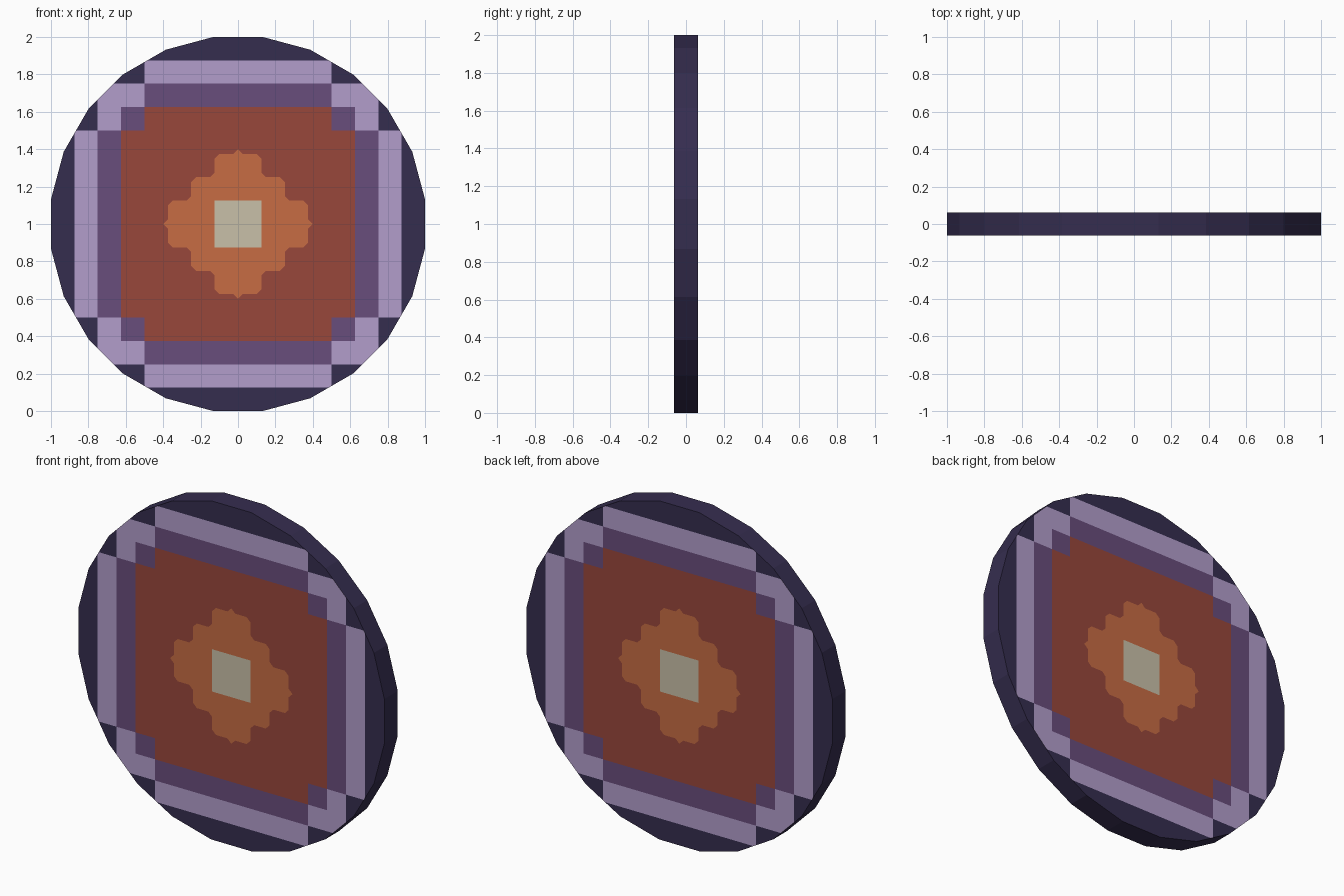
import bpy, bmesh, math
from mathutils import Vector

if "Cube" in bpy.data.objects:
    bpy.data.objects.remove(bpy.data.objects["Cube"])

SIDES, HALF = 24, 0.0625
RADIUS = 1 / math.cos(math.pi / SIDES)

# Colours, given as sRGB and converted to linear
def material(name, rgb):
    m = bpy.data.materials.new(name)
    lin = [((c / 255 + 0.055) / 1.055) ** 2.4 for c in rgb]
    m.diffuse_color = (*lin, 1)
    m.use_nodes = True
    m.node_tree.nodes["Principled BSDF"].inputs["Base Color"].default_value = m.diffuse_color
    return m

DARK, LILAC, PURPLE, RED, ORANGE, CREAM = range(6)
mats = [material("dark indigo", (53, 45, 79)),
        material("lilac", (178, 158, 203)),
        material("purple", (105, 77, 124)),
        material("brick red", (152, 71, 59)),
        material("orange", (199, 108, 67)),
        material("cream", (201, 192, 169))]

# Stepped ring pattern, symmetric in both axes
def pattern(x, z):
    x, z = abs(x), abs(z - 1)
    a, b, s = max(x, z), min(x, z), x + z
    if a < 0.125:
        return CREAM
    cross = (a < 0.375 and b < 0.125) or a < 0.25
    if (cross and s < 0.475) or s < 0.4:
        return ORANGE
    if b < 0.5:
        return RED if a < 0.625 else PURPLE if a < 0.75 else LILAC if a < 0.875 else DARK
    return PURPLE if a < 0.625 else LILAC if a < 0.75 else DARK

# 24-sided disc standing upright
bm = bmesh.new()
ring = []
for i in range(SIDES):
    t = 2 * math.pi * (i + 0.5) / SIDES
    ring.append(bm.verts.new((RADIUS * math.cos(t), -HALF, 1 + RADIUS * math.sin(t))))
front = bm.faces.new(ring)
ext = bmesh.ops.extrude_face_region(bm, geom=[front], use_keep_orig=True)
bmesh.ops.translate(bm, vec=(0, 2 * HALF, 0),
                    verts=[v for v in ext["geom"] if isinstance(v, bmesh.types.BMVert)])
bmesh.ops.recalc_face_normals(bm, faces=bm.faces)

# Cut only the two round faces
def cut(co, no, limit):
    bm.normal_update()
    faces = []
    for f in bm.faces:
        c = f.calc_center_median()
        if abs(f.normal.y) > 0.9 and max(abs(c.x), abs(c.z - 1)) < limit:
            faces.append(f)
    geom = set(faces)
    for f in faces:
        geom.update(f.edges)
        geom.update(f.verts)
    bmesh.ops.bisect_plane(bm, geom=list(geom), dist=1e-5, plane_co=co, plane_no=no)

for d in (0.125, 0.25, 0.375, 0.5, 0.625, 0.75, 0.875):
    for s in (-1, 1):
        cut(Vector((s * d, 0, 1)), Vector((1, 0, 0)), 2)
        cut(Vector((0, 0, 1 + s * d)), Vector((0, 0, 1)), 2)
# Softened corners of the orange cross
for d in (0.4, 0.475):
    for sx in (-1, 1):
        for sz in (-1, 1):
            cut(Vector((sx * d, 0, 1)), Vector((sx, 0, sz)).normalized(), 0.5)

bm.normal_update()
for f in bm.faces:
    c = f.calc_center_median()
    f.material_index = pattern(c.x, c.z) if abs(f.normal.y) > 0.9 else DARK

mesh = bpy.data.meshes.new("round_shield")
bm.to_mesh(mesh)
bm.free()
for m in mats:
    mesh.materials.append(m)
bpy.context.collection.objects.link(bpy.data.objects.new("round_shield", mesh))
